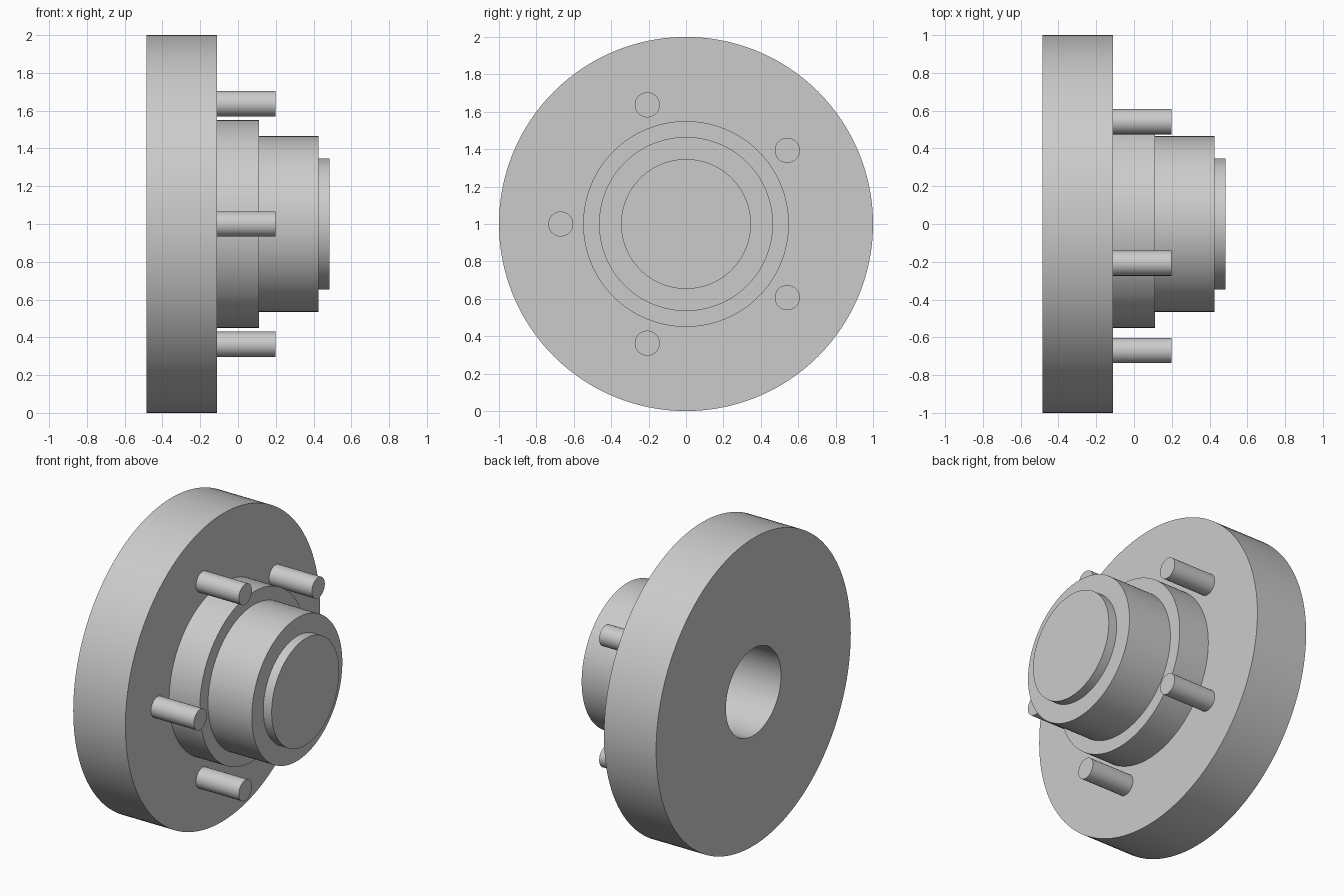
import bpy
import bmesh
from math import cos, sin, pi, radians
from mathutils import Matrix, Vector

cube = bpy.data.objects.get("Cube")
if cube:
    bpy.data.objects.remove(cube, do_unlink=True)

AXIS_HEIGHT = 1.0

# Single grey metal colour
metal = bpy.data.materials.new("grey_metal")
metal.use_nodes = True
GREY = (0.6, 0.6, 0.6, 1.0)
metal.diffuse_color = GREY
metal.node_tree.nodes["Principled BSDF"].inputs["Base Color"].default_value = GREY


def finish(name, bm):
    """Turn a bmesh into a smooth-shaded object with sharp rims."""
    bmesh.ops.recalc_face_normals(bm, faces=bm.faces)
    mesh = bpy.data.meshes.new(name)
    bm.to_mesh(mesh)
    bm.free()
    mesh.materials.append(metal)
    obj = bpy.data.objects.new(name, mesh)
    bpy.context.collection.objects.link(obj)
    bpy.ops.object.select_all(action="DESELECT")
    obj.select_set(True)
    bpy.context.view_layer.objects.active = obj
    bpy.ops.object.shade_smooth_by_angle(angle=radians(30))
    return obj


def ring_lathe(name, profile, segments):
    """Revolve a closed (x, radius) profile around the x axis."""
    bm = bmesh.new()
    rings = []
    for i in range(segments):
        a = 2 * pi * i / segments
        rings.append([bm.verts.new((x, r * cos(a), AXIS_HEIGHT + r * sin(a)))
                      for x, r in profile])
    n = len(profile)
    for i in range(segments):
        here, there = rings[i], rings[(i + 1) % segments]
        for j in range(n):
            k = (j + 1) % n
            bm.faces.new((here[j], here[k], there[k], there[j]))
    return finish(name, bm)


def x_cylinder(name, x0, x1, radius, y, z, segments):
    """Solid cylinder lying along x."""
    bm = bmesh.new()
    place = Matrix.Translation(Vector(((x0 + x1) / 2, y, z))) @ Matrix.Rotation(pi / 2, 4, "Y")
    bmesh.ops.create_cone(bm, cap_ends=True, segments=segments, radius1=radius,
                          radius2=radius, depth=x1 - x0, matrix=place)
    return finish(name, bm)


# Flange disc, shoulder and barrel with the central bore
BACK, FACE, STEP, END = -0.485, -0.11, 0.11, 0.425
BORE = 0.283
ring_lathe("flanged_hub", [
    (BACK, BORE), (BACK, 1.0), (FACE, 1.0), (FACE, 0.55),
    (STEP, 0.55), (STEP, 0.465), (END, 0.465), (END, BORE),
], 128)

# Cap closing the outer end of the bore
x_cylinder("end_cap", END, 0.485, 0.347, 0, AXIS_HEIGHT, 128)

# Five studs evenly spaced on the flange
for i in range(5):
    a = pi + 2 * pi * i / 5
    x_cylinder(f"wheel_stud_{i + 1}", FACE, 0.198, 0.067,
               0.67 * cos(a), AXIS_HEIGHT + 0.67 * sin(a), 48)
